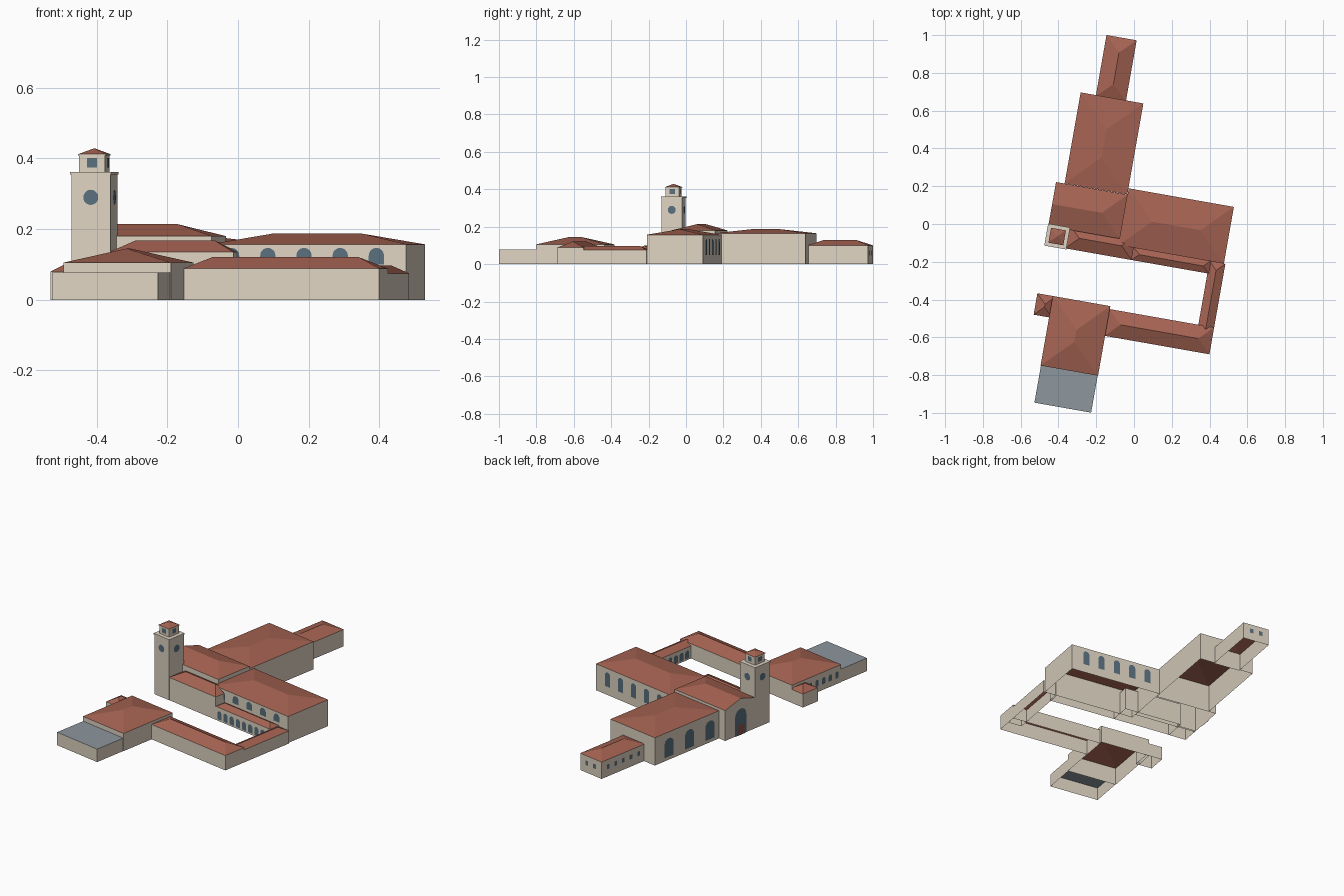
import bpy, bmesh
from math import radians, cos, sin, pi
from mathutils import Matrix

if "Cube" in bpy.data.objects:
    bpy.data.objects.remove(bpy.data.objects["Cube"])

# The whole complex sits on a plan turned by ten degrees
TURN = Matrix.Rotation(radians(-10), 4, 'Z')


def material(name, rgb):
    m = bpy.data.materials.new(name)
    m.diffuse_color = (*rgb, 1)
    m.use_nodes = True
    m.node_tree.nodes["Principled BSDF"].inputs["Base Color"].default_value = m.diffuse_color
    return m


WALL = material("cream_wall", (0.73, 0.65, 0.54))
TILE = material("red_tile", (0.38, 0.125, 0.085))
FLAT = material("grey_flat_roof", (0.27, 0.31, 0.34))
GLASS = material("dark_glass", (0.10, 0.16, 0.21))
DOOR = material("door_wood", (0.25, 0.10, 0.07))


def make(name, polys, mats):
    """polys: list of (points, material index)"""
    bm = bmesh.new()
    for pts, mi in polys:
        f = bm.faces.new([bm.verts.new(p) for p in pts])
        f.material_index = mi
    bmesh.ops.remove_doubles(bm, verts=bm.verts, dist=1e-5)
    bm.transform(TURN)
    me = bpy.data.meshes.new(name)
    bm.to_mesh(me)
    bm.free()
    for m in mats:
        me.materials.append(m)
    ob = bpy.data.objects.new(name, me)
    bpy.context.collection.objects.link(ob)
    return ob


def block(name, u0, u1, v0, v1, eave, ridge=None, z0=0.0, gable_w=False,
          top=TILE, floor=False):
    """Open-bottomed walls with a hip roof, or a flat roof if ridge is None"""
    c = [(u0, v0), (u1, v0), (u1, v1), (u0, v1)]
    lo = [(*p, z0) for p in c]
    hi = [(*p, eave) for p in c]
    polys = [([lo[i], lo[(i + 1) % 4], hi[(i + 1) % 4], hi[i]], 0)
             for i in range(4)]
    if floor:
        polys.append((lo[::-1], 0))
    if ridge is None:
        polys.append((hi, 1))
    else:
        h = min(u1 - u0, v1 - v0) / 2
        if u1 - u0 >= v1 - v0:
            vm = (v0 + v1) / 2
            a = (u0 if gable_w else u0 + h, vm, ridge)
            b = (u1 - h, vm, ridge)
            polys += [([hi[0], hi[1], b, a], 1), ([hi[2], hi[3], a, b], 1),
                      ([hi[1], hi[2], b], 1),
                      ([hi[3], hi[0], a], 0 if gable_w else 1)]
        else:
            um = (u0 + u1) / 2
            a, b = (um, v0 + h, ridge), (um, v1 - h, ridge)
            polys += [([hi[1], hi[2], b, a], 1), ([hi[3], hi[0], a, b], 1),
                      ([hi[0], hi[1], a], 1), ([hi[2], hi[3], b], 1)]
        # collapse duplicate apex points when the roof is a pyramid
        clean = []
        for pts, mi in polys:
            out = []
            for p in pts:
                if all(max(abs(p[k] - q[k]) for k in range(3)) > 1e-5 for q in out):
                    out.append(p)
            clean.append((out, mi))
        polys = clean
    return make(name, polys, [WALL, top])


def panels(name, side, wall, centres, w, z0, z1, kind="arch", mat=GLASS, eps=0.002):
    """Row of window panels set just proud of a wall facing S, N, E or W"""
    polys = []
    for t in centres:
        r = w / 2
        if kind == "arch":
            pts = [(-r, z0), (r, z0)] + [
                (r * cos(pi * i / 8), z1 - r + r * sin(pi * i / 8)) for i in range(9)]
        elif kind == "disc":
            pts = [(r * cos(pi * i / 10), (z0 + z1) / 2 + r * sin(pi * i / 10))
                   for i in range(20)]
        else:
            pts = [(-r, z0), (r, z0), (r, z1), (-r, z1)]
        place = {"S": lambda s, z: (t + s, wall - eps, z),
                 "N": lambda s, z: (t - s, wall + eps, z),
                 "E": lambda s, z: (wall + eps, t + s, z),
                 "W": lambda s, z: (wall - eps, t - s, z)}[side]
        polys.append(([place(s, z) for s, z in pts], 0))
    return make(name, polys, [mat])


def row(start, step, n):
    return [start + step * i for i in range(n)]


# Northern group
block("north_annex", -0.317, -0.155, 0.63, 0.96, 0.10, 0.13)
block("long_hall", -0.399, -0.062, 0.148, 0.637, 0.165, 0.187)
block("entrance_hall", -0.445, -0.06, -0.09, 0.147, 0.18, 0.214, gable_w=True)
block("east_hall", -0.06, 0.505, -0.124, 0.181, 0.157, 0.187)
block("front_wing", -0.337, 0.02, -0.19, -0.06, 0.135, 0.168)

# Courtyard ranges
block("arcade_wing", 0.02, 0.435, -0.19, -0.12, 0.08, 0.10)
block("east_connector", 0.428, 0.513, -0.52, -0.124, 0.075, 0.097)
block("south_wing", -0.05, 0.513, -0.61, -0.466, 0.088, 0.121)

# South-west group
block("southwest_hall", -0.357, -0.048, -0.824, -0.45, 0.105, 0.145)
block("flat_annex", -0.355, -0.05, -1.023, -0.824, 0.077, top=FLAT)
block("small_porch", -0.44, -0.34, -0.565, -0.45, 0.08, 0.108)

# Bell tower: shaft, cornice, lantern and cap
TU, TV = -0.389, -0.136


def square(name, h, z0, eave, ridge=None, top=WALL, floor=False):
    block(name, TU - h, TU + h, TV - h, TV + h, eave, ridge, z0, top=top, floor=floor)


square("tower_shaft", 0.056, 0, 0.354)
square("tower_cornice", 0.059, 0.354, 0.362, floor=True)
square("tower_lantern", 0.037, 0.362, 0.41)
square("tower_cap", 0.040, 0.409, 0.412, 0.429, top=TILE, floor=True)
for side, mid, sign in (("S", TU, -1), ("N", TU, 1), ("E", TV, 1), ("W", TV, -1)):
    axis = TV if side in "SN" else TU
    panels("tower_round_window_" + side, side, axis + sign * 0.056, [mid],
           0.043, 0.268, 0.312, "disc")
    panels("lantern_opening_" + side, side, axis + sign * 0.037, [mid],
           0.028, 0.375, 0.402, "rect")

# Windows and arcades
panels("east_hall_south_windows", "S", -0.124, row(0.004, 0.104, 5), 0.044, 0.10, 0.147)
panels("east_hall_north_windows", "N", 0.181, row(0.018, 0.099, 5), 0.04, 0.05, 0.135)
panels("long_hall_west_windows", "W", -0.399, row(0.218, 0.156, 3), 0.07, 0.02, 0.13)
panels("entrance_arch", "W", -0.445, [0.03], 0.085, 0.0, 0.155)
panels("entrance_door", "W", -0.445, [0.03], 0.05, 0.0, 0.06, "rect", DOOR, 0.004)
panels("annex_west_windows", "W", -0.317, row(0.68, 0.058, 5), 0.02, 0.045, 0.072, "rect")
panels("annex_north_windows", "N", 0.96, [-0.265, -0.207], 0.02, 0.045, 0.072, "rect")
panels("arcade_arches", "S", -0.19, row(0.05, 0.047, 8), 0.032, 0.01, 0.06)
panels("connector_arches", "W", 0.428, row(-0.435, 0.043, 6), 0.03, 0.01, 0.058)
panels("southwest_hall_windows", "W", -0.357, row(-0.79, 0.05, 5), 0.024, 0.035, 0.075)
